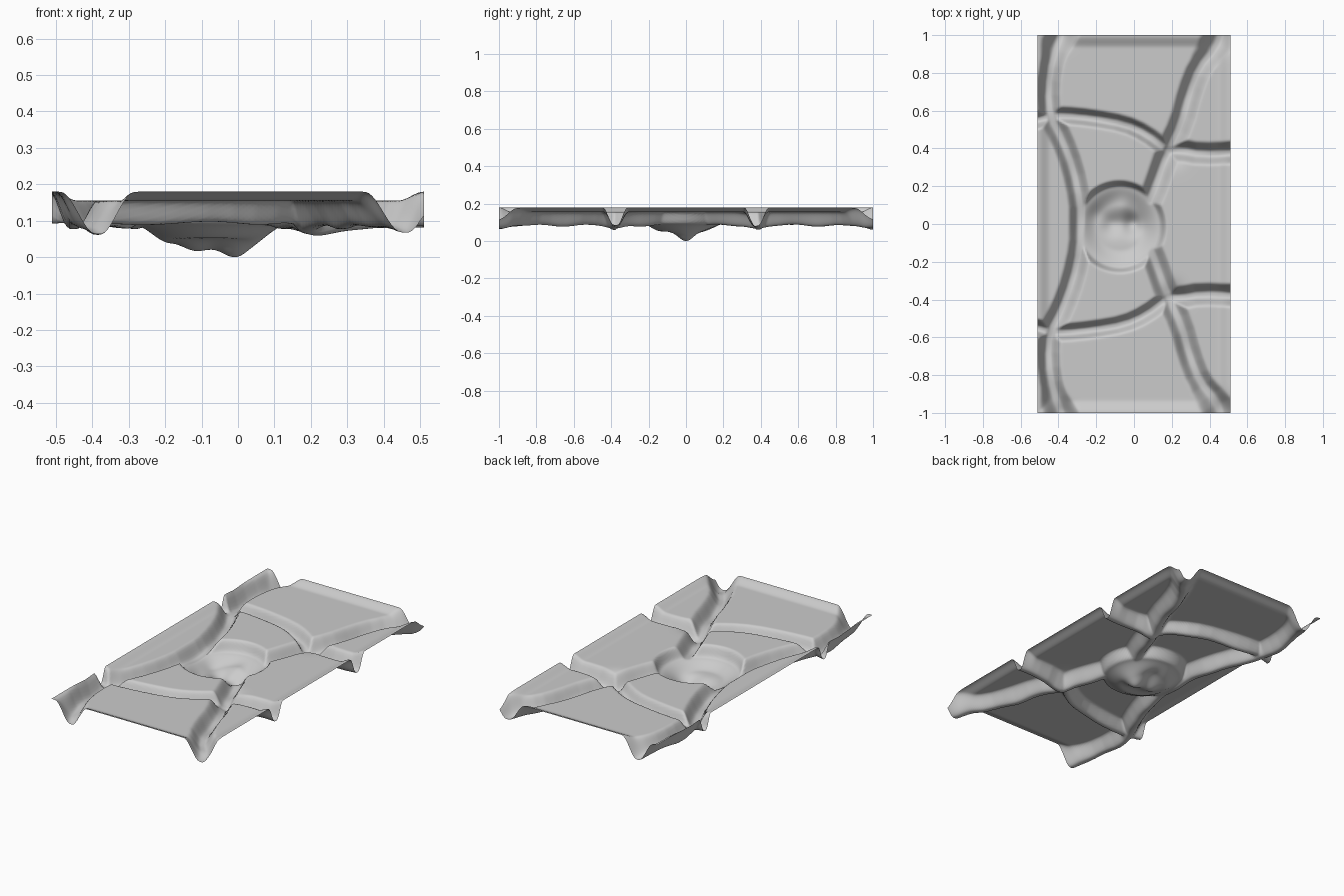
import bpy, bmesh
from math import hypot, exp, sin
from mathutils import Vector

if "Cube" in bpy.data.objects:
    bpy.data.objects.remove(bpy.data.objects["Cube"])

HX, HY, TOP = 0.51, 1.0, 0.155
NX, NY = 128, 250

# Crack centre lines for the +y half: (points, half width, floor height)
half_cracks = [
    ([(-.37, 1.04), (-.43, .88), (-.455, .72), (-.445, .57), (-.38, .45),
      (-.325, .3), (-.285, .12), (-.285, 0)], .065, .083),
    ([(-.445, .57), (-.55, .54)], .05, .09),
    ([(-.445, .57), (-.37, .575), (-.22, .56), (-.05, .53), (.06, .48), (.18, .39)], .05, .092),
    ([(.47, 1.04), (.43, .93), (.345, .83), (.295, .7), (.25, .53), (.18, .39),
      (.115, .2), (.08, .12)], .07, .083),
    ([(.18, .39), (.25, .39), (.35, .37), (.55, .38)], .065, .08),
]


def chaikin(pts):
    out = [pts[0]]
    for (ax, ay), (bx, by) in zip(pts, pts[1:]):
        out += [(ax * .75 + bx * .25, ay * .75 + by * .25), (ax * .25 + bx * .75, ay * .25 + by * .75)]
    return out + [pts[-1]]


# Break the rounded lines into segments, mirrored over y
segments = []
for pts, w, floor in half_cracks:
    pts = chaikin(pts)
    for side in (1, -1):
        for a, b in zip(pts, pts[1:]):
            segments.append((a[0], a[1] * side, b[0], b[1] * side, w, floor))


def smooth(t):
    t = max(0.0, min(1.0, t))
    return t * t * (3 - 2 * t)


def dist(x, y, ax, ay, bx, by):
    dx, dy = bx - ax, by - ay
    t = ((x - ax) * dx + (y - ay) * dy) / (dx * dx + dy * dy)
    t = max(0.0, min(1.0, t))
    return hypot(x - ax - t * dx, y - ay - t * dy)


def bump(x, y, cx, cy, r):
    return exp(-((x - cx) ** 2 + (y - cy) ** 2) / (r * r))


def height(x, y):
    # Slab level with an upturned outer lip
    edge = min(HX - abs(x), HY - abs(y))
    top = TOP + .025 * (1 - smooth(edge / .07))
    z = top
    # Cracks, flaring towards the short ends
    flare = .03 * smooth((abs(y) - .85) / .15)
    wave = .006 * sin(17 * x + 3) * sin(23 * y + 1)
    for ax, ay, bx, by, w, floor in segments:
        w += flare
        if min(ay, by) - w < y < max(ay, by) + w:
            d = dist(x, y, ax, ay, bx, by)
            if d < w:
                low = floor + wave
                z = min(z, low + (top - low) * smooth((d - .01) / (w - .01)))
    # Deep spots at the crack junctions and corners
    ay = abs(y)
    z -= .02 * bump(x, ay, .21, .37, .06)
    z -= .02 * (bump(x, ay, .47, .97, .06) + bump(x, ay, -.38, 1, .05))
    # Round central bowl with a lumpy floor and two pits
    r = hypot(x + .075, y + .015)
    if r < .26:
        bowl = .052 + .04 * smooth((r - .12) / .1)
        bowl -= .034 * bump(x, y, -.115, 0, .055) + .052 * bump(x, y, -.008, 0, .055)
        bowl += .014 * bump(x, y, -.06, .1, .05) - .012 * bump(x, y, -.2, .05, .05)
        z = min(z, bowl + (TOP - bowl) * smooth((r - .212) / .035))
    return max(z, 0)


# Cracked stone sheet
bm = bmesh.new()
rows = []
for j in range(NY + 1):
    y = -HY + 2 * HY * j / NY
    row = []
    for i in range(NX + 1):
        x = -HX + 2 * HX * i / NX
        row.append(bm.verts.new(Vector((x, y, height(x, y)))))
    rows.append(row)
for j in range(NY):
    for i in range(NX):
        f = bm.faces.new((rows[j][i], rows[j][i + 1], rows[j + 1][i + 1], rows[j + 1][i]))
        f.smooth = True
mesh = bpy.data.meshes.new("cracked_stone_sheet")
bm.to_mesh(mesh)
bm.free()
sheet = bpy.data.objects.new("cracked_stone_sheet", mesh)
bpy.context.collection.objects.link(sheet)

# Soften creases in height only
mod = sheet.modifiers.new("soften", 'SMOOTH')
mod.use_x = mod.use_y = False
mod.factor = .5
mod.iterations = 2
